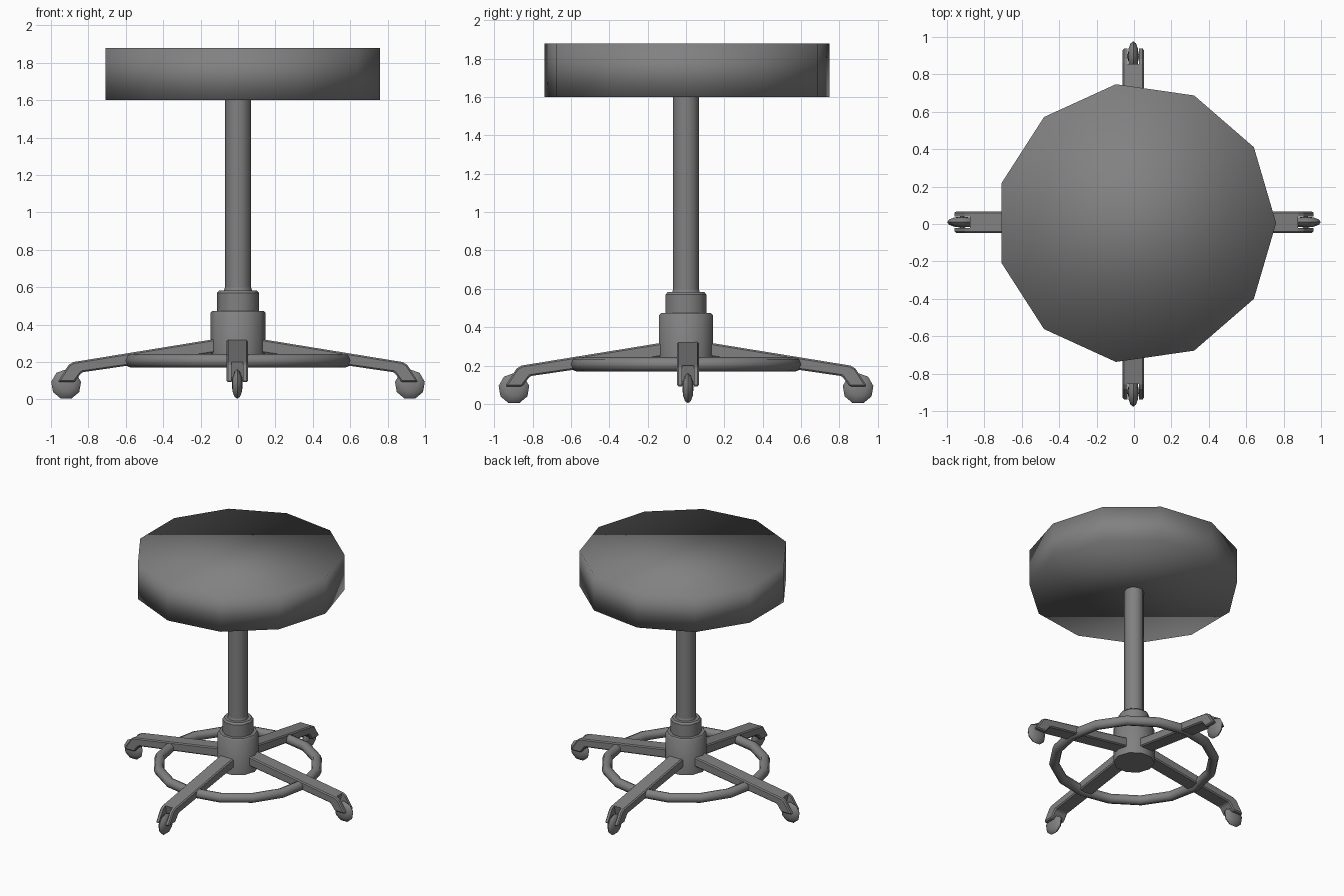
import bpy, bmesh, math
from mathutils import Matrix

cube = bpy.data.objects.get("Cube")
if cube:
    bpy.data.objects.remove(cube)

grey = bpy.data.materials.new("mid_grey")
grey.use_nodes = True
colour = (0.22, 0.22, 0.22, 1)
grey.diffuse_color = colour
grey.node_tree.nodes["Principled BSDF"].inputs["Base Color"].default_value = colour


def make(name, bm, angle=None):
    """Turn a bmesh into a named object; angle limits the smoothing."""
    bmesh.ops.recalc_face_normals(bm, faces=bm.faces)
    mesh = bpy.data.meshes.new(name)
    bm.to_mesh(mesh)
    bm.free()
    mesh.materials.append(grey)
    obj = bpy.data.objects.new(name, mesh)
    bpy.context.collection.objects.link(obj)
    if angle is not None:
        bpy.ops.object.select_all(action='DESELECT')
        obj.select_set(True)
        bpy.context.view_layer.objects.active = obj
        bpy.ops.object.shade_smooth_by_angle(angle=math.radians(angle))
    return obj


def lathe(name, profile, sides, angle=None, centre=(0, 0)):
    """Stack rings of (radius, z) into a closed turned solid."""
    bm = bmesh.new()
    rings = []
    for r, z in profile:
        turns = [2 * math.pi * i / sides for i in range(sides)]
        rings.append([bm.verts.new((centre[0] + r * math.cos(a),
                                    centre[1] + r * math.sin(a), z)) for a in turns])
    for low, high in zip(rings, rings[1:]):
        for i in range(sides):
            j = (i + 1) % sides
            bm.faces.new((low[i], low[j], high[j], high[i]))
    bm.faces.new(rings[0][::-1])
    bm.faces.new(rings[-1])
    return make(name, bm, angle)


def extrude_profile(outline, width):
    """Side outline in x and z, given a thickness along y."""
    bm = bmesh.new()
    face = bm.faces.new([bm.verts.new((x, -width / 2, z)) for x, z in outline])
    out = bmesh.ops.extrude_face_region(bm, geom=[face])
    moved = [v for v in out["geom"] if isinstance(v, bmesh.types.BMVert)]
    bmesh.ops.translate(bm, verts=moved, vec=(0, width, 0))
    bmesh.ops.recalc_face_normals(bm, faces=bm.faces)
    return bm


# Seat cushion, softly shaded across its rim
lathe("seat", [(0.75, 1.6), (0.75, 1.88)], 11, 180, (0.01, 0.005))

# Column and stepped hub
lathe("column", [(0.07, 0.5), (0.07, 1.61)], 10, 40)
lathe("hub_collar", [(0.112, 0.45), (0.112, 0.57), (0.1, 0.583), (0.075, 0.583),
                     (0.07, 0.6)], 10, 40)
lathe("hub", [(0.147, 0.19), (0.147, 0.462), (0.137, 0.474), (0.1, 0.474)], 10, 40)

# Foot ring
bm = bmesh.new()
steps, tube, major = 16, 8, 0.573
loops = []
for i in range(steps):
    a = 2 * math.pi * i / steps
    loop = []
    for k in range(tube):
        b = 2 * math.pi * k / tube
        r = major + 0.037 * math.cos(b)
        loop.append(bm.verts.new((r * math.cos(a), r * math.sin(a),
                                  0.207 + 0.037 * math.sin(b))))
    loops.append(loop)
for i in range(steps):
    p, q = loops[i], loops[(i + 1) % steps]
    for k in range(tube):
        m = (k + 1) % tube
        bm.faces.new((p[k], q[k], q[m], p[m]))
make("foot_ring", bm, 50)

# Four legs, each with a forked foot and a caster
leg_outline = [(0.08, 0.33), (0.88, 0.2), (0.905, 0.185), (0.965, 0.092),
               (0.875, 0.092), (0.835, 0.145), (0.08, 0.255)]
names = ("left", "back", "right", "front")
for i, side in enumerate(names):
    along_y = i % 2
    shift = (-0.004, 0, 0) if along_y else (0, 0.01, 0)
    reach = -0.022 if along_y else 0
    place = (Matrix.Translation(shift) @ Matrix.Rotation(math.pi / 2 * i, 4, 'Z')
             @ Matrix.Translation((reach, 0, 0)))

    leg = make(side + "_leg", extrude_profile(leg_outline, 0.115))
    leg.matrix_world = place
    bevel = leg.modifiers.new("soft_edges", 'BEVEL')
    bevel.width = 0.008
    bevel.segments = 1

    # Slot for the wheel
    cutter = make(side + "_slot_cutter", extrude_profile(
        [(0.9, 0.3), (1.1, 0.3), (1.1, 0.0), (0.86, 0.0), (0.86, 0.12)], 0.062))
    cutter.matrix_world = place
    cutter.hide_render = True
    cutter.hide_set(True)
    cut = leg.modifiers.new("wheel_slot", 'BOOLEAN')
    cut.object = cutter
    cut.operation = 'DIFFERENCE'
    cut.solver = 'EXACT'

    # Narrow rounded wheel
    bm = bmesh.new()
    bmesh.ops.create_uvsphere(bm, u_segments=9, v_segments=6, radius=0.081)
    bmesh.ops.scale(bm, verts=bm.verts, vec=(1, 1, 0.36))
    bmesh.ops.rotate(bm, verts=bm.verts, matrix=Matrix.Rotation(math.pi / 2, 3, 'X'))
    bmesh.ops.translate(bm, verts=bm.verts, vec=(0.919, 0, 0.08))
    make(side + "_caster", bm, 60).matrix_world = place

    # Axle joining the fork
    bm = bmesh.new()
    bmesh.ops.create_cone(bm, cap_ends=True, segments=8, radius1=0.012,
                          radius2=0.012, depth=0.09)
    bmesh.ops.rotate(bm, verts=bm.verts, matrix=Matrix.Rotation(math.pi / 2, 3, 'X'))
    bmesh.ops.translate(bm, verts=bm.verts, vec=(0.919, 0, 0.108))
    make(side + "_axle", bm, 40).matrix_world = place
